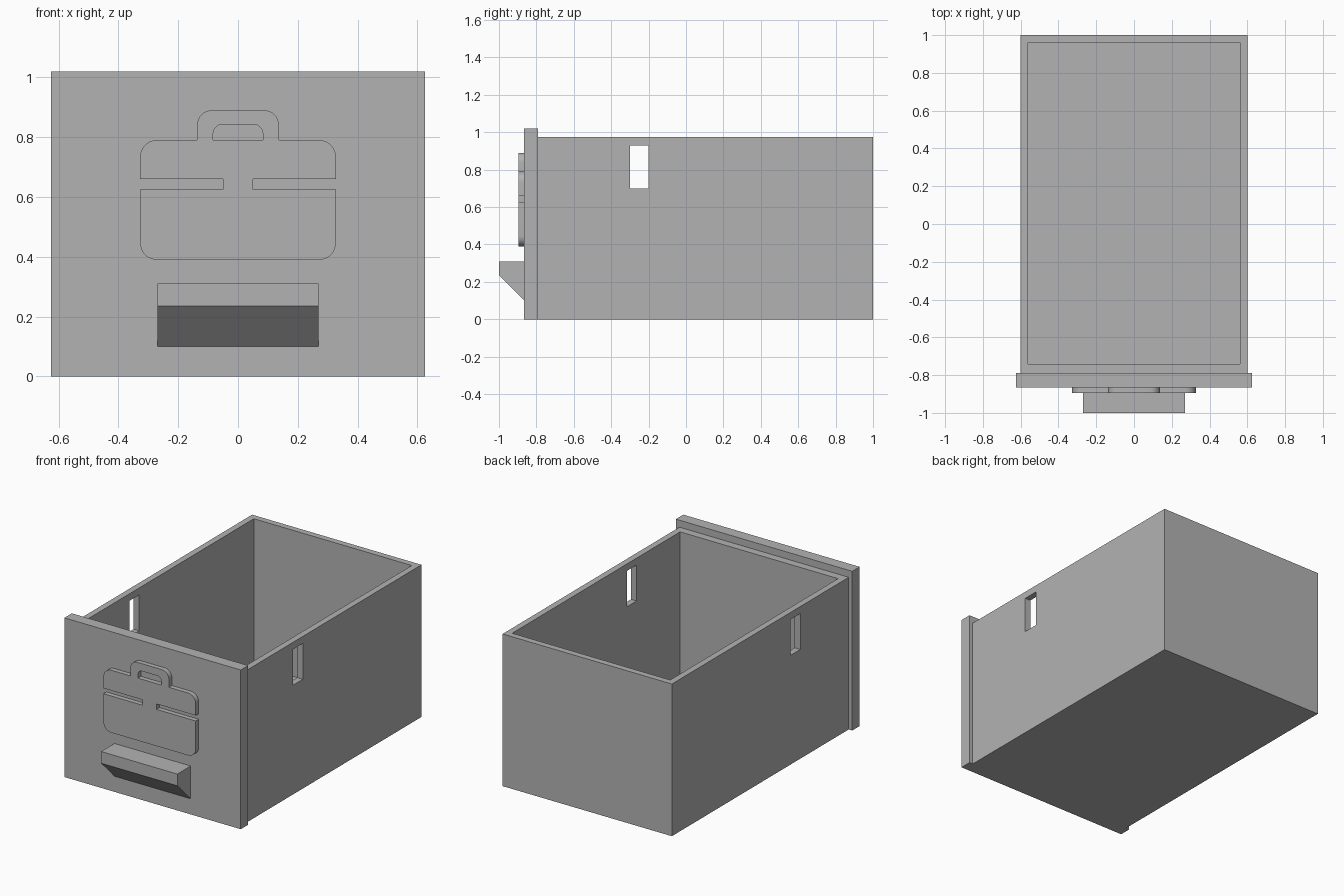
import bpy, bmesh
from math import sin, cos, pi, radians
from mathutils import Vector

cube = bpy.data.objects.get("Cube")
if cube:
    bpy.data.objects.remove(cube, do_unlink=True)

# One plain grey plastic
grey = bpy.data.materials.new("grey_plastic")
grey.use_nodes = True
COLOUR = (0.45, 0.45, 0.45, 1)
grey.diffuse_color = COLOUR
grey.node_tree.nodes["Principled BSDF"].inputs["Base Color"].default_value = COLOUR


def prism(name, outline, direction):
    """Extrude a closed 3D outline along a direction."""
    bm = bmesh.new()
    face = bm.faces.new([bm.verts.new(p) for p in outline])
    grown = bmesh.ops.extrude_face_region(bm, geom=[face], use_keep_orig=True)
    verts = [g for g in grown["geom"] if isinstance(g, bmesh.types.BMVert)]
    bmesh.ops.translate(bm, verts=verts, vec=direction)
    bmesh.ops.recalc_face_normals(bm, faces=bm.faces)
    mesh = bpy.data.meshes.new(name)
    bm.to_mesh(mesh)
    bm.free()
    mesh.materials.append(grey)
    obj = bpy.data.objects.new(name, mesh)
    bpy.context.collection.objects.link(obj)
    return obj


def box(name, x, y, z):
    outline = [(x[0], y[0], z[0]), (x[1], y[0], z[0]),
               (x[1], y[1], z[0]), (x[0], y[1], z[0])]
    return prism(name, outline, (0, 0, z[1] - z[0]))


def fillet(corners, steps=8):
    """Round right-angled (x, z, radius) corners of a closed outline."""
    points = []
    for i, (x, z, r) in enumerate(corners):
        p = Vector((x, z))
        if r == 0:
            points.append(p)
            continue
        before = (Vector(corners[i - 1][:2]) - p).normalized()
        after = (Vector(corners[(i + 1) % len(corners)][:2]) - p).normalized()
        centre = p + r * (before + after)
        for k in range(steps + 1):
            t = k / steps * pi / 2
            points.append(centre - r * (after * cos(t) + before * sin(t)))
    return points


def mirrored(half):
    """Complete a right-hand half outline across x = 0."""
    return half + [(-x, z, r) for x, z, r in reversed(half)]


def plate(name, half, y0, y1):
    outline = [(p.x, y0, p.y) for p in fillet(mirrored(half))]
    return prism(name, outline, (0, y1 - y0, 0))


def cut(obj, cutters):
    """Subtract the cutters, bake the result and remove them."""
    for c in cutters:
        c.hide_render = True
        mod = obj.modifiers.new("cut", 'BOOLEAN')
        mod.operation = 'DIFFERENCE'
        mod.solver = 'EXACT'
        mod.object = c
    graph = bpy.context.evaluated_depsgraph_get()
    mesh = bpy.data.meshes.new_from_object(obj.evaluated_get(graph))
    obj.modifiers.clear()
    obj.data = mesh
    for c in cutters:
        bpy.data.objects.remove(c, do_unlink=True)


# Open drawer box with a slot through both side walls
drawer = box("drawer_box", (-0.6, 0.6), (-0.79, 1), (0, 0.975))
cut(drawer, [box("cavity", (-0.56, 0.56), (-0.74, 0.96), (0.04, 1.2)),
             box("side_slots", (-0.8, 0.8), (-0.3, -0.2), (0.7, 0.93))])

# Front panel, slightly wider and taller than the box
box("front_panel", (-0.625, 0.625), (-0.865, -0.79), (0, 1.02))

# Pull handle with a sloping underside
pull = [(-1, 0.31), (-1, 0.235), (-0.865, 0.1), (-0.865, 0.31)]
prism("pull_handle", [(-0.27, y, z) for y, z in pull], (0.54, 0, 0))

# Raised toolbox emblem: rounded body and grip in one outline
emblem = plate("toolbox_emblem", [
    (0.327, 0.39, 0.055), (0.327, 0.79, 0.055), (0.137, 0.79, 0),
    (0.137, 0.89, 0.05)], -0.895, -0.865)
grip_hole = plate("grip_hole", [(0.083, 0.79, 0), (0.083, 0.842, 0.03)], -0.95, -0.8)
lid_gaps = [box("lid_gap", x, (-0.95, -0.8), (0.625, 0.66))
            for x in ((-0.5, -0.05), (0.05, 0.5))]
cut(emblem, [grip_hole] + lid_gaps)

# Smooth the emblem's rounded corners, keeping its edges sharp
bpy.ops.object.select_all(action='DESELECT')
emblem.select_set(True)
bpy.context.view_layer.objects.active = emblem
bpy.ops.object.shade_smooth_by_angle(angle=radians(30))
